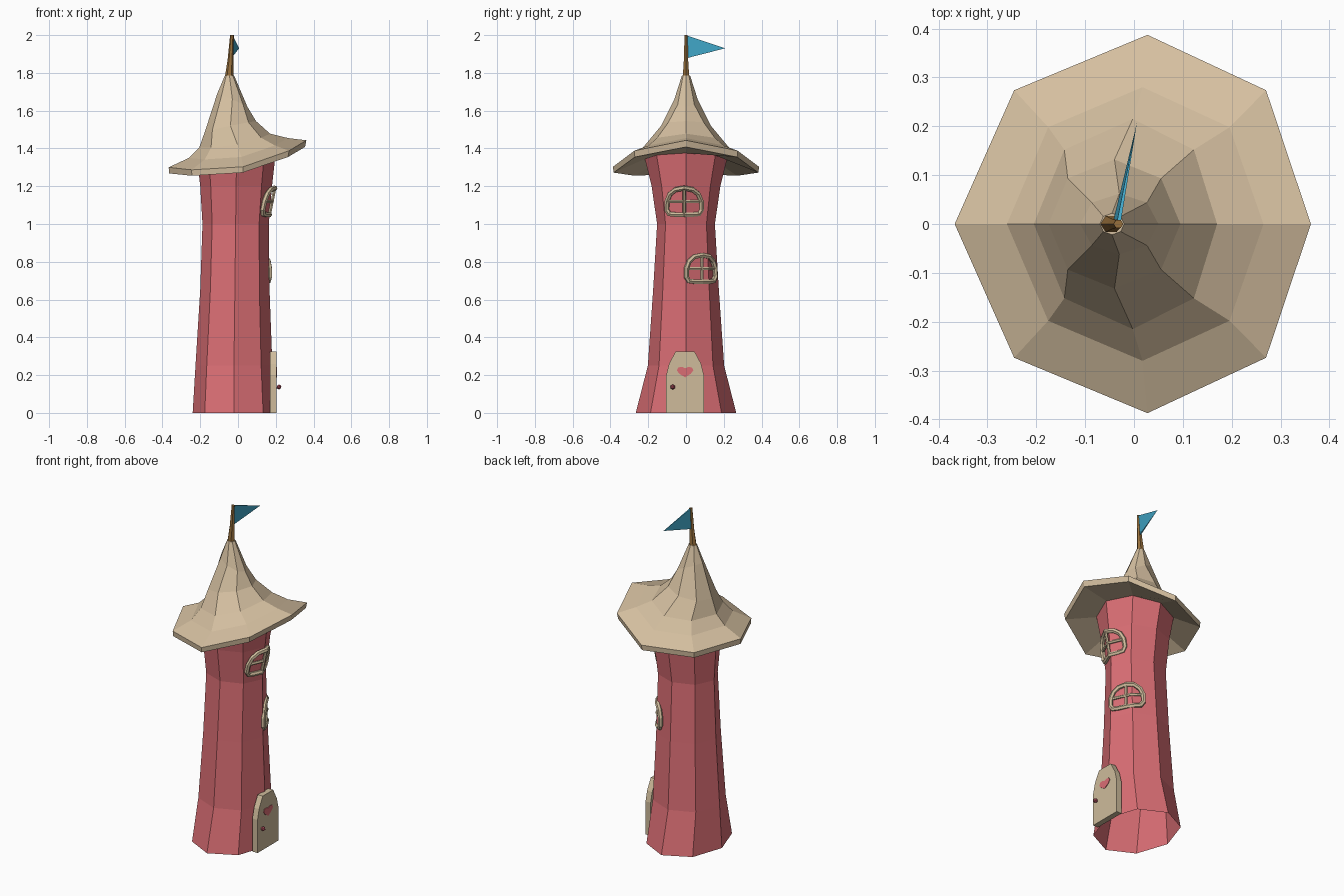
import bpy, bmesh, math
from mathutils import Vector

if "Cube" in bpy.data.objects:
    bpy.data.objects.remove(bpy.data.objects["Cube"])

N = 8


def mat(name, rgb):
    m = bpy.data.materials.new(name)
    m.diffuse_color = (*rgb, 1)
    m.use_nodes = True
    m.node_tree.nodes["Principled BSDF"].inputs["Base Color"].default_value = m.diffuse_color
    return m


PINK = mat("pink wall", (0.70, 0.155, 0.175))
BEIGE = mat("beige roof", (0.66, 0.52, 0.35))
TRIM = mat("khaki trim", (0.62, 0.50, 0.33))
BROWN = mat("brown wood", (0.31, 0.16, 0.045))
BLUE = mat("blue flag", (0.055, 0.40, 0.60))
RED = mat("red knob", (0.52, 0.09, 0.13))


def finish(name, bm, material, normals=True):
    if normals:
        bmesh.ops.recalc_face_normals(bm, faces=bm.faces[:])
    me = bpy.data.meshes.new(name)
    bm.to_mesh(me)
    bm.free()
    me.materials.append(material)
    ob = bpy.data.objects.new(name, me)
    bpy.context.collection.objects.link(ob)
    return ob


def loft(name, rings, material, cap_start=False, cap_end=False):
    """Skin a list of equally long point rings."""
    bm = bmesh.new()
    vs = [[bm.verts.new(p) for p in r] for r in rings]
    n = len(rings[0])
    for a, b in zip(vs, vs[1:]):
        for i in range(n):
            j = (i + 1) % n
            bm.faces.new((a[i], a[j], b[j], b[i]))
    if cap_start:
        bm.faces.new(vs[0][::-1])
    if cap_end:
        bm.faces.new(vs[-1])
    return finish(name, bm, material)


def ring(left, right, ry, zl, zs, zr, side_x=0.0, n=N):
    """Octagon between x=left and x=right, with heights at left, sides and right."""
    pts = []
    for i in range(n):
        a = 2 * math.pi * i / n
        c, s = math.cos(a), math.sin(a)
        x = (left + right) / 2 + (right - left) / 2 * c + side_x * s * s
        z = zs + (zr - zl) / 2 * c + ((zr + zl) / 2 - zs) * c * c
        pts.append((x, ry * s, z))
    return pts


def slab(name, outline, x0, x1, material):
    """Extrude a (y, z) outline along x."""
    return loft(name, [[(x, y, z) for y, z in outline] for x in (x0, x1)],
                material, True, True)


def tube(pts, r, closed, name, material):
    cu = bpy.data.curves.new(name, 'CURVE')
    cu.dimensions = '3D'
    cu.bevel_depth = r
    cu.bevel_resolution = 1
    cu.use_fill_caps = True
    sp = cu.splines.new('POLY')
    sp.points.add(len(pts) - 1)
    for p, q in zip(sp.points, pts):
        p.co = (*q, 1)
    sp.use_cyclic_u = closed
    sp.use_smooth = False
    tmp = bpy.data.objects.new(name + "_path", cu)
    bpy.context.collection.objects.link(tmp)
    bpy.context.view_layer.update()
    me = bpy.data.meshes.new_from_object(
        tmp.evaluated_get(bpy.context.evaluated_depsgraph_get()))
    bpy.data.objects.remove(tmp)
    me.materials.clear()
    me.materials.append(material)
    ob = bpy.data.objects.new(name, me)
    bpy.context.collection.objects.link(ob)


# Tower wall, open at the bottom
wall = [ring(l, r, ry, z, z, z) for l, r, ry, z in (
    (-0.24, 0.197, 0.266, 0), (-0.225, 0.182, 0.202, 0.25),
    (-0.20, 0.167, 0.174, 0.65), (-0.188, 0.163, 0.153, 1.0),
    (-0.20, 0.18, 0.182, 1.2))]
wall.append(ring(-0.215, 0.20, 0.222, 1.335, 1.36, 1.38))
loft("tower_wall", wall, PINK)

# Crooked roof: underside, brim edge, then up to the tip
loft("roof", [
    ring(-0.21, 0.195, 0.216, 1.33, 1.345, 1.375),
    ring(-0.365, 0.355, 0.383, 1.268, 1.272, 1.408, 0.03),
    ring(-0.367, 0.362, 0.387, 1.30, 1.303, 1.443, 0.03),
    ring(-0.26, 0.265, 0.28, 1.35, 1.355, 1.455, 0.015),
    ring(-0.205, 0.17, 0.215, 1.405, 1.42, 1.478, 0.015),
    ring(-0.175, 0.095, 0.132, 1.49, 1.52, 1.545),
    ring(-0.11, 0.05, 0.062, 1.69, 1.66, 1.62),
    ring(-0.07, -0.02, 0.022, 1.785, 1.785, 1.785),
], BEIGE, True, True)

# Flag pole and flag
loft("flag_pole", [
    ring(-0.07, -0.025, 0.02, 1.775, 1.775, 1.775, n=6),
    ring(-0.055, -0.024, 0.013, 1.87, 1.87, 1.87, n=6),
    ring(-0.042, -0.022, 0.009, 2.0, 2.0, 2.0, n=6),
], BROWN, True, True)
loft("flag", [[(x - 0.032, 0.004, 1.998), (x - 0.04, 0.004, 1.878),
               (0.006, 0.207, 1.93)] for x in (-0.003, 0.005)],
     BLUE, True, True)

# Door with heart plate and knobs on both sides
half = [(0.1, 0), (0.1, 0.2), (0.085, 0.26), (0.05, 0.325)]
slab("door", [(y - 0.005, z) for y, z in
              half + [(-y, z) for y, z in half[::-1]]], 0.17, 0.204, TRIM)
heart = [(0, 0.188), (0.03, 0.207), (0.044, 0.225), (0.036, 0.241),
         (0.015, 0.243)]
slab("door_heart", [(y - 0.005, z) for y, z in
                    heart + [(0, 0.236)] + [(-y, z) for y, z in heart[:0:-1]]],
     0.203, 0.207, PINK)
bm = bmesh.new()
bmesh.ops.create_icosphere(bm, subdivisions=1, radius=0.014)
bmesh.ops.translate(bm, verts=bm.verts[:], vec=(0.217, -0.07, 0.137))
finish("door_knob", bm, RED)


# Arched windows wrapped over the wall corners
def window(name, centre, angle, lean, bend):
    c = Vector(centre)
    a = math.radians(angle)
    n = Vector((math.cos(a), math.sin(a), 0))
    t = Vector((-math.sin(a), math.cos(a), 0))

    def place(u, v):
        return c + t * u + Vector((0, 0, v)) + n * (lean * v - bend(u))

    side = [(0.045, -0.07), (0.078, -0.067), (0.092, -0.045), (0.091, 0),
            (0.075, 0.038), (0.045, 0.062)]
    outline = [(0, -0.07)] + side + [(0, 0.07)] + [(-u, v) for u, v in side[::-1]]
    tube([place(u, v) for u, v in outline], 0.014, True, name + "_frame", TRIM)
    tube([place(0, v) for v in (-0.07, 0.07)], 0.009, False,
         name + "_upright_bar", TRIM)
    tube([place(u, 0) for u in (-0.09, 0, 0.03, 0.09)], 0.009, False,
         name + "_cross_bar", TRIM)


window("upper_window", (0.181, -0.01, 1.12), 0, 0.2, lambda u: 0.45 * abs(u))
window("lower_window", (0.129, 0.085, 0.765), 25, 0, lambda u: 0.5 * max(0, u - 0.03))
